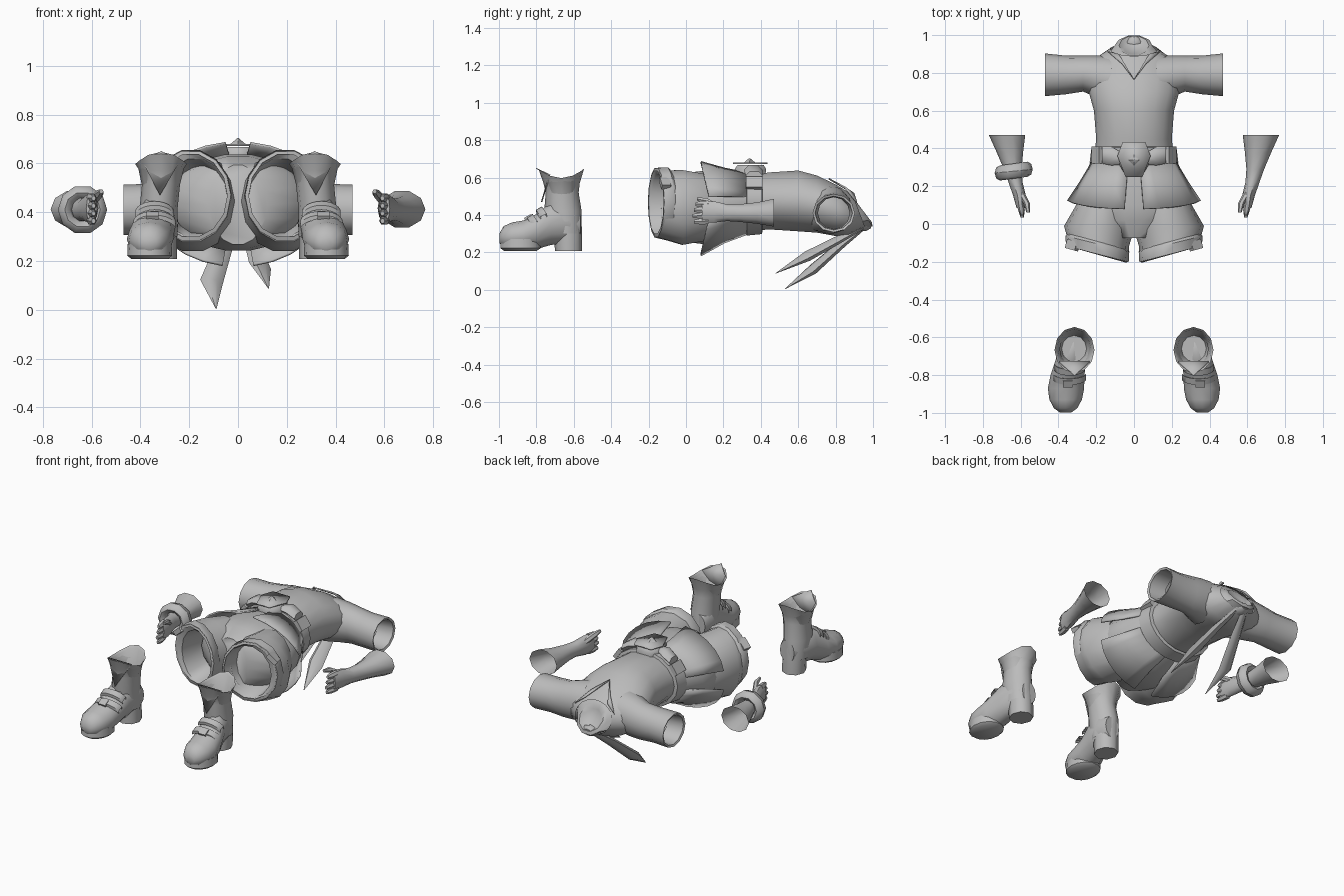
import bpy, bmesh
from math import sin, cos, pi, radians
from mathutils import Vector, Matrix

if bpy.data.objects.get("Cube"):
    bpy.data.objects.remove(bpy.data.objects["Cube"], do_unlink=True)

cloth = bpy.data.materials.new("plain_grey")
cloth.use_nodes = True
GREY = (0.5, 0.5, 0.5, 1)
cloth.diffuse_color = GREY
cloth.node_tree.nodes["Principled BSDF"].inputs["Base Color"].default_value = GREY


def finish(name, bm, mirror=False, angle=50):
    """Turn a bmesh into a shaded object, mirrored in x on request."""
    bmesh.ops.recalc_face_normals(bm, faces=bm.faces)
    mesh = bpy.data.meshes.new(name)
    bm.to_mesh(mesh)
    bm.free()
    mesh.materials.append(cloth)
    ob = bpy.data.objects.new(name, mesh)
    bpy.context.collection.objects.link(ob)
    if mirror:
        ob.modifiers.new("mirror", 'MIRROR').use_mirror_merge = False
    bpy.ops.object.select_all(action='DESELECT')
    ob.select_set(True)
    bpy.context.view_layer.objects.active = ob
    bpy.ops.object.shade_smooth_by_angle(angle=radians(angle))
    return ob


def loft(name, rings, sides=14, caps=(False, False), mirror=False, arc=None, wave=None):
    """Skin rings of (centre, u, v); arc gives a part turn in degrees, wave shifts points."""
    bm = bmesh.new()
    a0, a1 = [radians(a) for a in (arc or (0, 360))]
    count = sides + 1 if arc else sides
    rows = []
    for i, (c, u, v) in enumerate(rings):
        row = []
        for k in range(count):
            a = a0 + (a1 - a0) * k / sides
            p = Vector(c) + Vector(u) * cos(a) + Vector(v) * sin(a)
            row.append(bm.verts.new(p + Vector(wave(i, a)) if wave else p))
        rows.append(row)
    for lo, hi in zip(rows, rows[1:]):
        for k in range(count - 1 if arc else count):
            j = (k + 1) % count
            bm.faces.new((lo[k], lo[j], hi[j], hi[k]))
    for row, cap in zip((rows[0], rows[-1]), caps):
        if cap:
            bm.faces.new(row)
    return finish(name, bm, mirror)


def along_y(*specs):
    """Rings across y from (y, x, z, x radius, z radius)."""
    return [((x, y, z), (rx, 0, 0), (0, 0, rz)) for y, x, z, rx, rz in specs]


def along_z(*specs):
    """Rings across z from (z, x, y, x radius, y radius)."""
    return [((x, y, z), (rx, 0, 0), (0, ry, 0)) for z, x, y, rx, ry in specs]


def block(name, at, size, turn=(0, 0, 0), mirror=False):
    bm = bmesh.new()
    bmesh.ops.create_cube(bm, size=1)
    bm.transform(Matrix.Diagonal((*size, 1)))
    for axis, deg in zip("XYZ", turn):
        bm.transform(Matrix.Rotation(radians(deg), 4, axis))
    bm.transform(Matrix.Translation(at))
    return finish(name, bm, mirror, 30)


def plate(name, points, mirror=False):
    bm = bmesh.new()
    bm.faces.new([bm.verts.new(p) for p in points])
    ob = finish(name, bm, mirror)
    ob.modifiers.new("thickness", 'SOLIDIFY').thickness = 0.008
    return ob


# Shirt body, neck and sleeves
loft("shirt_body", along_y(
    (.28, 0, .46, .22, .15), (.45, 0, .475, .2, .155), (.6, 0, .475, .212, .165),
    (.7, 0, .458, .24, .155), (.8, 0, .425, .245, .14), (.87, 0, .405, .215, .118))
    + [((0, .925, .42), (.125, 0, 0), (0, -.035, .092))], 18)
loft("neck_collar", [
    ((0, .9, .425), (.135, 0, 0), (0, -.035, .1)),
    ((0, .94, .42), (.1, 0, 0), (0, -.06, .085)),
    ((0, .945, .425), (.08, 0, 0), (0, -.052, .068)),
    ((0, .93, .41), (.055, 0, 0), (0, -.035, .05))], 10, (False, True))
plate("collar_flap", [(0, .765, .597), (.065, .85, .552), (.14, .915, .47), (.08, .9, .517)], True)
loft("sleeve", [((x, y, z), (0, ry, 0), (0, 0, rz)) for x, y, z, ry, rz in (
    (.12, .755, .43, .135, .13), (.2, .782, .422, .11, .122), (.27, .796, .415, .095, .112),
    (.36, .789, .412, .102, .104), (.47, .79, .41, .113, .103),
    (.465, .79, .41, .1, .09), (.36, .79, .41, .085, .085))],
    12, mirror=True)

# Scarf knot and its two hanging tails
loft("scarf_knot", along_y((.93, 0, .345, .045, .03), (.965, 0, .35, .05, .035), (.99, 0, .35, .03, .02)),
     8, (True, True))
for name, path in (("scarf_tail_right", ((-.02, .97, .35), (-.06, .84, .25), (-.11, .68, .11), (-.09, .53, .005))),
                   ("scarf_tail_left", ((.02, .97, .35), (.06, .82, .27), (.09, .65, .18), (.125, .48, .088)))):
    widths = (.02, .035, .045, .002)
    loft(name, [(p, (w, 0, -w * .3), (0, -w * .35, w * .45)) for p, w in zip(path, widths)], 6, (True, True))

# Shorts: hips, legs and turned cuffs
loft("shorts_hips", along_y(
    (.33, 0, .46, .23, .16), (.22, 0, .445, .275, .19), (.1, 0, .44, .3, .2),
    (.02, 0, .44, .27, .19), (-.075, 0, .43, .12, .165)), 18, (False, True))
loft("shorts_leg", [
    ((.15, .12, .44), (.145, 0, 0), (0, 0, .18)),
    ((.185, -.02, .44), (.185, .01, 0), (0, 0, .205)),
    ((.192, -.09, .45), (.165, .03, 0), (0, 0, .193)),
    ((.192, -.16, .465), (.163, .042, 0), (0, 0, .19)),
    ((.175, -.15, .457), (.138, .035, 0), (0, 0, .165)),
    ((.16, .08, .45), (.11, 0, 0), (0, 0, .13))], 14, (False, True), True)
loft("shorts_cuff", [((.194, y, .468), (r, .042, 0), (0, 0, r + .022)) for y, r in (
    (-.092, .155), (-.105, .169), (-.158, .166), (-.162, .15))], 14, mirror=True)
block("cuff_tab", (.325, -.112, .57), (.07, .05, .03), (0, 40, 15), True)

# Flared skirt panels, front and back
for name, arc, drop in (("skirt_front", (14, 82), .25), ("skirt_back", (-80, -14), .265)):
    ob = loft(name, along_y((.325, 0, .46, .235, .17), (.22, 0, .45, .295, .205), (.11, 0, .44, .365, drop)),
              5, mirror=True, arc=arc,
              wave=lambda i, a: (0, .015 * i * (.5 - abs(sin(a))) * 2, 0))
    ob.modifiers.new("thickness", 'SOLIDIFY').thickness = 0.01

# Belt, side loops and buckle
loft("belt", along_y((.32, 0, .465, .215, .165), (.325, 0, .465, .235, .178),
                     (.405, 0, .47, .225, .175), (.41, 0, .47, .2, .16)), 18)
block("belt_loop", (.195, .365, .57), (.07, .09, .025), (0, 55, 0), True)
loft("belt_knot", [((x, y, z), (0, r, 0), (0, 0, r * .6)) for x, y, z, r in (
    (.06, .345, .645, .03), (.12, .36, .64, .05), (.17, .365, .61, .045))], 6, (True, True), True)
loft("buckle_plate", along_z((.6, 0, .345, .09, .09), (.645, 0, .345, .095, .097),
                             (.668, 0, .345, .075, .08)), 6, (False, True))
plate("buckle_rim", [(-.06, .435, .672), (-.088, .36, .672), (-.045, .25, .672),
                     (.045, .25, .672), (.088, .36, .672), (.06, .435, .672)])
loft("buckle_gem", along_z((.672, 0, .34, .04, .04), (.703, 0, .34, .003, .003)), 4, (False, True))

# Boots: foot, heel, flared shaft, front flap and straps
foot = ((-.998, .362, .25, .30, .03), (-.975, .362, .222, .34, .062), (-.93, .362, .212, .36, .086),
        (-.87, .36, .21, .37, .096), (-.8, .352, .217, .405, .09), (-.72, .335, .24, .47, .08),
        (-.62, .32, .25, .46, .076), (-.565, .312, .28, .42, .05))
loft("boot_foot", along_y(*[(y, x, (lo + hi) / 2, r, (hi - lo) / 2) for y, x, lo, hi, r in foot]),
     12, (True, True), True)
loft("boot_sole", along_z((.208, .362, -.885, .075, .09), (.222, .362, -.885, .092, .11),
                          (.27, .362, -.885, .09, .108)), 14, (True, True), True)
loft("boot_heel", along_z((.208, .318, -.628, .068, .073), (.3, .32, -.63, .07, .075),
                          (.38, .32, -.635, .07, .075)), 8, (True, False), True)
loft("boot_shaft", along_z(
    (.3, .322, -.64, .074, .08), (.42, .325, -.658, .078, .1), (.52, .315, -.662, .078, .088),
    (.57, .315, -.665, .088, .097), (.632, .315, -.667, .106, .122), (.62, .315, -.667, .095, .11),
    (.46, .317, -.66, .066, .07)), 12, (False, True), True,
    wave=lambda i, a: (0, 0, .05 * sin(a) ** 2 - .035 if i in (4, 5) else 0))
plate("boot_flap", [(.235, -.725, .615), (.315, -.797, .65), (.395, -.725, .615), (.32, -.768, .47)], True)
for z, y, w in ((.425, -.75, .08), (.385, -.8, .088)):
    loft("boot_strap", [((.342, y + dy, z + dz), (w, 0, 0), (0, -.03, .045)) for dy, dz in (
        (.012, -.045), (.01, -.025), (-.022, -.042), (-.02, -.06))], 10, mirror=True, arc=(10, 170))
block("boot_buckle", (.35, -.845, .387), (.05, .04, .015), (30, 0, 0), True)

# Gloves: flared cuff, palm, fingers and thumb
loft("glove", along_y(
    (.47, .672, .412, .096, .078), (.38, .657, .41, .07, .06), (.29, .642, .41, .047, .05),
    (.22, .627, .412, .037, .047), (.15, .606, .416, .034, .06), (.085, .6, .416, .022, .058)),
    10, (False, True), True)
for n in range(4):
    z = .367 + n * .031
    loft("finger", along_y((.12, .604, z, .018, .019), (.075, .596, z - .002, .018, .018),
                           (.035 + .008 * abs(n - 1), .592, z - .003, .009, .011)), 6, (True, True), True)
loft("thumb", along_y((.17, .6, .44, .018, .02), (.11, .568, .475, .017, .018),
                      (.06, .56, .485, .009, .01)), 6, (True, True), True)

# Thick bracelet on the right wrist only
bracelet = []
for k in range(9):
    a = 2 * pi * k / 8
    r = .073 + .028 * cos(a)
    bracelet.append(((-.637, .28 + .04 * sin(a), .41), (r, .01, 0), (0, 0, r)))
loft("wrist_bracelet", bracelet, 10)
